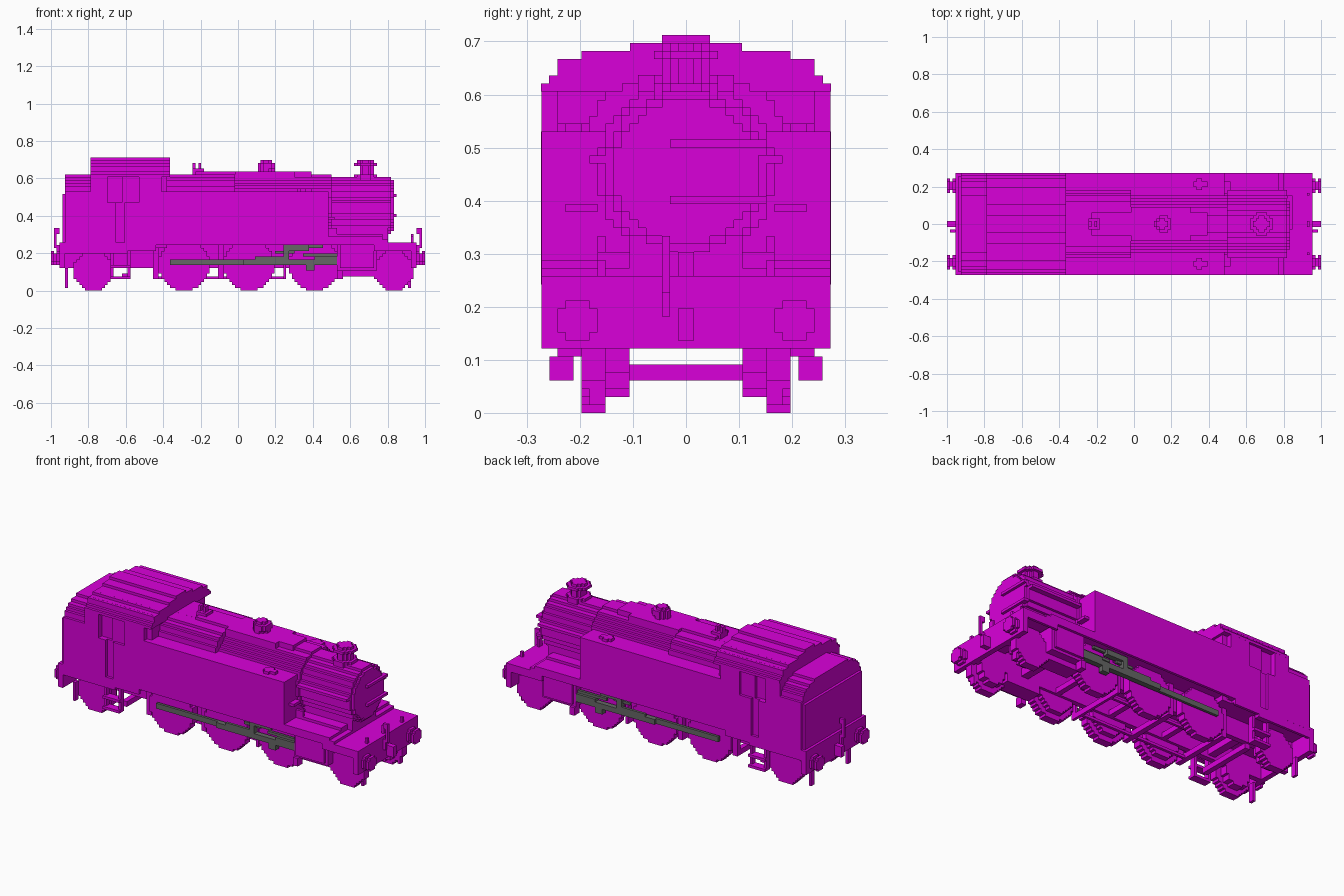
import bpy, bmesh, math

if "Cube" in bpy.data.objects:
    bpy.data.objects.remove(bpy.data.objects["Cube"])

V = 2 / 132  # block size of the stepped style


def material(name, rgb):
    m = bpy.data.materials.new(name)
    m.use_nodes = True
    m.diffuse_color = (*rgb, 1)
    m.node_tree.nodes["Principled BSDF"].inputs["Base Color"].default_value = (*rgb, 1)
    return m


MAGENTA = material("magenta paint", (0.70, 0.0, 0.70))
GREY = material("grey steel", (0.13, 0.135, 0.13))


def snap(v):
    return round(v / V) * V


def finish(name, bm, mat):
    bmesh.ops.recalc_face_normals(bm, faces=bm.faces)
    mesh = bpy.data.meshes.new(name)
    bm.to_mesh(mesh)
    bm.free()
    mesh.materials.append(mat)
    ob = bpy.data.objects.new(name, mesh)
    bpy.context.collection.objects.link(ob)
    return ob


def boxes(name, specs, mat=MAGENTA, mirror=False):
    """Boxes given as x0, x1, y0, y1, z0, z1, optionally repeated on the other side."""
    bm = bmesh.new()
    for x0, x1, y0, y1, z0, z1 in specs:
        sides = [(y0, y1), (-y1, -y0)] if mirror else [(y0, y1)]
        for a, b in sides:
            r = bmesh.ops.create_cube(bm, size=1)
            for v in r["verts"]:
                v.co = (snap(x1 if v.co.x > 0 else x0),
                        snap(b if v.co.y > 0 else a),
                        snap(z1 if v.co.z > 0 else z0))
    return finish(name, bm, mat)


def disc_rows(r, c):
    """Rows (half width, bottom, top) of a stepped circle centred at height c."""
    n = round(2 * r / V)
    off = 0.5 * (n % 2)  # odd circles sit on half blocks
    lo = snap(c - r)
    rows = []
    for i in range(n):
        d = i + 0.5 - n / 2
        w = math.sqrt((n / 2) ** 2 - d * d)
        rows.append(((round(w - off) + off) * V, lo + i * V, lo + (i + 1) * V))
    return rows


def prism(bm, rows, a0, a1, along="x", centre=0):
    """Extrude a symmetric stepped outline along x or y."""
    half = []
    for w, lo, hi in rows:
        half += [(w, lo), (w, hi)]
    half = [p for i, p in enumerate(half) if i == 0 or p != half[i - 1]]
    outline = half + [(-u, z) for u, z in reversed(half)]
    rings = []
    for a in (snap(a0), snap(a1)):
        rings.append([bm.verts.new((a, u + centre, z) if along == "x" else (u + centre, a, z))
                      for u, z in outline])
    bm.faces.new(rings[0])
    bm.faces.new(rings[1])
    n = len(outline)
    for i in range(n):
        j = (i + 1) % n
        bm.faces.new((rings[0][i], rings[0][j], rings[1][j], rings[1][i]))


def profile(name, rows, x0, x1):
    bm = bmesh.new()
    prism(bm, rows, x0, x1)
    return finish(name, bm, MAGENTA)


def wheels(name, centres, r, c, y0, y1):
    bm = bmesh.new()
    for cx in centres:
        for a, b in ((y0, y1), (-y1, -y0)):
            prism(bm, disc_rows(r, c), a, b, "y", cx)
    return finish(name, bm, MAGENTA)


def stack(name, cx, layers):
    """Upright round fitting: layers of radius, bottom, top, built as crossed blocks."""
    specs = []
    for r, z0, z1 in layers:
        for a, b in ((1, 0.45), (0.75, 0.75), (0.45, 1)):
            specs.append((cx - r * a, cx + r * a, -r * b, r * b, z0, z1))
    return boxes(name, specs)


# Footplate, valances, frames and buffer beams
boxes("footplate", [(-0.94, -0.44, -0.273, 0.273, 0.227, 0.258),
                    (-0.47, 0.77, -0.273, 0.273, 0.258, 0.288),
                    (0.73, 0.80, -0.273, 0.273, 0.242, 0.273),
                    (0.76, 0.95, -0.273, 0.273, 0.227, 0.258)])
boxes("valance", [(-0.94, -0.59, 0.258, 0.273, 0.197, 0.242),
                  (-0.60, -0.44, 0.258, 0.273, 0.212, 0.242),
                  (-0.47, 0.77, 0.258, 0.273, 0.242, 0.288),
                  (0.73, 0.95, 0.258, 0.273, 0.212, 0.258)], mirror=True)
boxes("main_frame", [(-0.93, 0.94, 0.106, 0.136, 0.121, 0.258)], mirror=True)
boxes("buffer_beam", [(0.92, 0.955, -0.273, 0.273, 0.121, 0.258),
                      (-0.955, -0.92, -0.273, 0.273, 0.121, 0.258)])
boxes("frame_stretcher", [(x, x + 0.045, -0.12, 0.12, 0.136, 0.182)
                          for x in (-0.62, 0.6)])

# Buffers, couplings, pipes and guard irons at both ends
bm = bmesh.new()
for e in (1, -1):
    for y in (-13.5 * V, 13.5 * V):
        for r, a, b in ((0.038, 0.955, 0.97), (0.022, 0.97, 0.985), (0.038, 0.985, 1.0)):
            prism(bm, disc_rows(r, 0.174), min(e * a, e * b), max(e * a, e * b), "x", y)
finish("buffers", bm, MAGENTA)
ends = []
for e in (1, -1):
    for a, b, y0, y1, z0, z1 in ((0.95, 1.0, -0.015, 0.015, 0.136, 0.197),
                                 (0.955, 0.97, -0.045, -0.03, 0.182, 0.242),
                                 (0.97, 0.985, -0.045, -0.03, 0.227, 0.333),
                                 (0.955, 0.97, -0.045, -0.03, 0.303, 0.333),
                                 (0.91, 0.925, 0.15, 0.182, 0.02, 0.121),
                                 (0.91, 0.925, -0.182, -0.15, 0.02, 0.121),
                                 (0.92, 0.94, 0.15, 0.167, 0.25, 0.29),
                                 (0.92, 0.94, -0.167, -0.15, 0.25, 0.29),
                                 (0.92, 0.935, -0.01, 0.01, 0.25, 0.303)):
        ends.append((min(e * a, e * b), max(e * a, e * b), y0, y1, z0, z1))
boxes("couplings_pipes_guards", ends)

# Wheels, axles and brake gear
DRIVERS = (-0.288, 0.06, 0.409)
CARRIERS = (-0.773, 0.833)
wheels("driving_wheels", DRIVERS, 0.136, 0.136, 0.152, 0.197)
wheels("driving_wheel_backs", DRIVERS, 0.106, 0.136, 0.121, 0.152)
wheels("carrying_wheels", CARRIERS, 0.106, 0.106, 0.152, 0.197)
wheels("carrying_wheel_backs", CARRIERS, 0.076, 0.106, 0.106, 0.152)
boxes("axles", [(x - 0.015, x + 0.015, -0.15, 0.15, 0.125, 0.155) for x in DRIVERS])
boxes("brake_beams", [(x, x + 0.03, -0.17, 0.17, 0.061, 0.091)
                      for x in (-0.46, -0.11, 0.235, -0.62)])
boxes("brake_pull_rods", [(-0.45, 0.26, 0.106, 0.121, 0.061, 0.076)], mirror=True)
boxes("brake_hangers", [(x, x + 0.03, 0.152, 0.182, 0.061, 0.25)
                        for x in (-0.46, -0.11, 0.235)], mirror=True)

# Cylinders and cab steps
boxes("cylinders", [(0.53, 0.742, 0.136, 0.242, 0.106, 0.258),
                    (0.545, 0.727, 0.136, 0.258, 0.121, 0.242),
                    (0.53, 0.742, 0.106, 0.197, 0.076, 0.121)], mirror=True)
boxes("cab_steps", [(-0.682, -0.667, 0.212, 0.242, 0.076, 0.21),
                    (-0.591, -0.576, 0.212, 0.242, 0.076, 0.21),
                    (-0.682, -0.576, 0.212, 0.258, 0.061, 0.076),
                    (-0.682, -0.576, 0.212, 0.258, 0.121, 0.136),
                    (0.53, 0.56, 0.212, 0.258, 0.061, 0.106)], mirror=True)

# Rods and valve gear
boxes("connecting_rods", [(-0.364, 0.03, 0.212, 0.227, 0.129, 0.16),
                          (0.03, 0.53, 0.212, 0.242, 0.136, 0.167),
                          (0.09, 0.27, 0.227, 0.242, 0.155, 0.182),
                          (0.36, 0.409, 0.212, 0.242, 0.106, 0.136),
                          (0.409, 0.53, 0.212, 0.242, 0.167, 0.182)], GREY, True)
boxes("valve_gear", [(0.242, 0.273, 0.212, 0.242, 0.167, 0.242),
                     (0.197, 0.30, 0.212, 0.227, 0.197, 0.212),
                     (0.273, 0.38, 0.212, 0.242, 0.212, 0.242),
                     (0.38, 0.46, 0.212, 0.227, 0.227, 0.242),
                     (0.35, 0.53, 0.212, 0.227, 0.182, 0.197)], GREY, True)

# Side tanks with filler caps
boxes("side_tanks", [(-0.38, 0.485, 0.06, 0.273, 0.288, 0.53)], mirror=True)
boxes("tank_fillers", [(0.318, 0.394, 0.197, 0.227, 0.53, 0.545),
                       (0.34, 0.37, 0.182, 0.242, 0.53, 0.545)], mirror=True)
boxes("tank_front_brackets", [(0.485, 0.515, 0.167, 0.227, 0.379, 0.394),
                              (0.485, 0.53, 0.152, 0.167, 0.288, 0.333)], mirror=True)

# Boiler, firebox and smokebox
profile("boiler", disc_rows(0.167, 0.455), -0.38, 0.5)
profile("smokebox", disc_rows(0.152, 0.455), 0.5, 0.818)
profile("smokebox_door", disc_rows(0.136, 0.455), 0.81, 0.833)
profile("firebox", [(0.182, 0.288, 0.56), (0.167, 0.56, 0.59), (0.152, 0.59, 0.606),
                    (0.121, 0.606, 0.621)], -0.38, -0.02)
boxes("smokebox_saddle", [(0.5, 0.80, -0.106, 0.106, 0.25, 0.333),
                          (0.5, 0.77, -0.167, 0.167, 0.25, 0.303)])
boxes("boiler_top_cover", [(-0.23, 0.40, -0.06, 0.06, 0.606, 0.636),
                           (-0.02, 0.30, -0.09, 0.09, 0.606, 0.636)])
boxes("door_hinges", [(0.82, 0.85, -0.03, 0.152, 0.394, 0.409),
                      (0.82, 0.85, -0.03, 0.152, 0.5, 0.515),
                      (0.82, 0.84, -0.106, 0.152, 0.485, 0.5),
                      (0.82, 0.84, -0.015, 0.015, 0.545, 0.591)])
boxes("boiler_handrails", [(0.5, 0.82, 0.152, 0.182, 0.47, 0.485)], mirror=True)

# Chimney, dome and safety valves
stack("chimney", 0.682, [(0.06, 0.59, 0.621), (0.038, 0.621, 0.667),
                         (0.06, 0.667, 0.682), (0.046, 0.682, 0.697)])
stack("dome", 0.152, [(0.045, 0.62, 0.652), (0.05, 0.652, 0.682), (0.03, 0.682, 0.697)])
boxes("safety_valves", [(-0.242, -0.182, -0.03, 0.03, 0.62, 0.65),
                        (-0.242, -0.227, -0.015, 0.015, 0.65, 0.68),
                        (-0.212, -0.197, -0.015, 0.015, 0.65, 0.68)])

# Cab: core, outer side sheets around the window and door, front wall
boxes("cab_core", [(-0.79, -0.379, -0.243, 0.243, 0.227, 0.621)])
boxes("cab_sides", [(-0.79, -0.697, 0.24, 0.273, 0.242, 0.621),
                    (-0.697, -0.53, 0.24, 0.273, 0.606, 0.621),
                    (-0.697, -0.667, 0.24, 0.273, 0.242, 0.47),
                    (-0.591, -0.53, 0.24, 0.273, 0.242, 0.47),
                    (-0.53, -0.409, 0.24, 0.273, 0.242, 0.621),
                    (-0.409, -0.364, 0.24, 0.273, 0.288, 0.53),
                    (-0.667, -0.591, 0.24, 0.258, 0.197, 0.47),
                    (-0.62, -0.53, 0.24, 0.258, 0.47, 0.606)], mirror=True)
boxes("door_handrails", [(x, x + V, 0.258, 0.273, 0.242, 0.47)
                         for x in (-0.667, -0.606)], mirror=True)
profile("cab_roof", [(0.273, 0.606, 0.621), (0.258, 0.621, 0.636), (0.242, 0.636, 0.652),
                     (0.227, 0.652, 0.667), (0.182, 0.667, 0.682), (0.106, 0.682, 0.697),
                     (0.045, 0.697, 0.712)], -0.788, -0.364)
boxes("roof_gutters", [(-0.788, -0.364, 0.182, 0.197, 0.66, 0.682),
                       (-0.788, -0.364, 0.227, 0.242, 0.65, 0.667)], mirror=True)

# Coal bunker behind the cab, with a stepped, rounded top
profile("bunker", [(0.273, 0.242, 0.53), (0.258, 0.53, 0.56), (0.242, 0.56, 0.576),
                   (0.227, 0.576, 0.591), (0.197, 0.591, 0.606), (0.152, 0.606, 0.621)],
        -0.925, -0.78)
boxes("bunker_back", [(-0.94, -0.92, -0.258, 0.258, 0.242, 0.515)])
boxes("bunker_hatch", [(-0.895, -0.80, -0.06, 0.06, 0.62, 0.625),
                       (-0.88, -0.82, -0.075, 0.075, 0.62, 0.625)])
